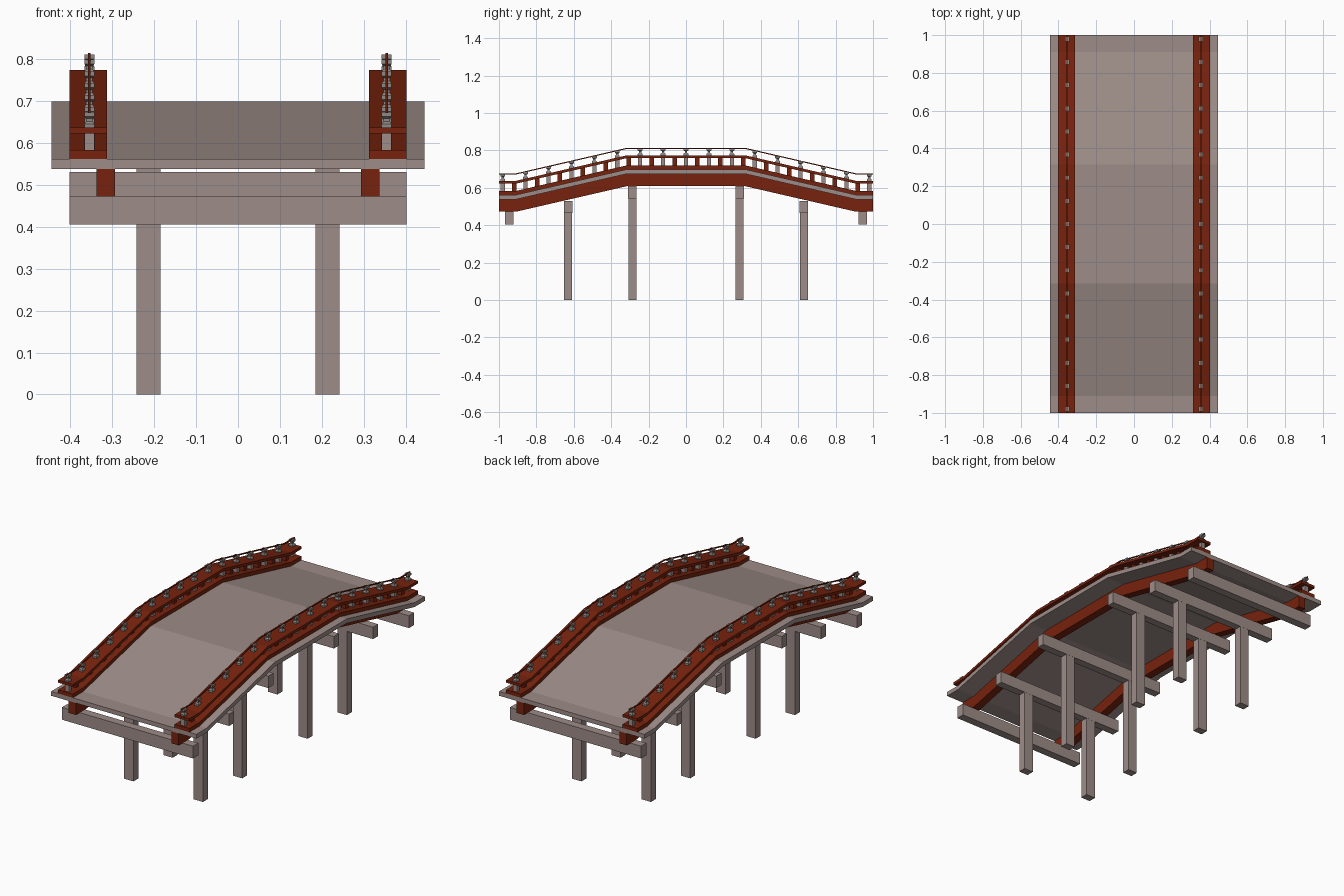
import bpy, bmesh

if "Cube" in bpy.data.objects:
    bpy.data.objects.remove(bpy.data.objects["Cube"])


def mat(name, rgb):
    m = bpy.data.materials.new(name)
    m.diffuse_color = (*rgb, 1)
    m.use_nodes = True
    m.node_tree.nodes["Principled BSDF"].inputs["Base Color"].default_value = m.diffuse_color
    return m


STONE = mat("warm grey stone", (0.34, 0.265, 0.245))
RED = mat("dark red timber", (0.185, 0.016, 0.004))
IRON = mat("neutral grey metal", (0.27, 0.25, 0.235))

Y_OUT, Y_IN, RISE = 0.91, 0.315, 0.137


def rise(y):
    # arch line: flat ends, straight ramps, flat middle
    t = (Y_OUT - abs(y)) / (Y_OUT - Y_IN)
    return RISE * max(0, min(1, t))


def finish(name, bm, m):
    bmesh.ops.recalc_face_normals(bm, faces=bm.faces)
    me = bpy.data.meshes.new(name)
    bm.to_mesh(me)
    bm.free()
    me.materials.append(m)
    ob = bpy.data.objects.new(name, me)
    bpy.context.collection.objects.link(ob)
    return ob


def band(name, x0, x1, z0, z1, m):
    # long strip that follows the arch line
    ys = (-1, -Y_OUT, -Y_IN, Y_IN, Y_OUT, 1)
    bm = bmesh.new()
    rings = [[bm.verts.new((x, y, z + rise(y))) for x, z in
              ((x0, z0), (x1, z0), (x1, z1), (x0, z1))] for y in ys]
    for a, b in zip(rings, rings[1:]):
        for i in range(4):
            j = (i + 1) % 4
            bm.faces.new((a[i], a[j], b[j], b[i]))
    bm.faces.new(rings[0])
    bm.faces.new(rings[-1])
    return finish(name, bm, m)


def stack(bm, x, y, levels):
    # square stacked profile: (z, half width x, half width y)
    rings = [[bm.verts.new((x + sx * hx, y + sy * hy, z)) for sx, sy in
              ((-1, -1), (1, -1), (1, 1), (-1, 1))] for z, hx, hy in levels]
    for a, b in zip(rings, rings[1:]):
        for i in range(4):
            j = (i + 1) % 4
            bm.faces.new((a[i], a[j], b[j], b[i]))
    bm.faces.new(rings[0])
    bm.faces.new(rings[-1])


def box(name, x, y, hx, hy, z0, z1, m):
    bm = bmesh.new()
    stack(bm, x, y, [(z0, hx, hy), (z1, hx, hy)])
    return finish(name, bm, m)


# walking deck
band("deck", -0.445, 0.445, 0.538, 0.562, STONE)

# cross beams and legs
for s in (-1, 1):
    box("end_cross_beam", 0, s * 0.945, 0.402, 0.023, 0.405, 0.473, STONE)
    for y, top in ((0.63, 0.53), (0.287, 0.609)):
        box("pier_cross_beam", 0, s * y, 0.402, 0.022, top - 0.066, top, STONE)
        for x in (-0.213, 0.213):
            box("pier_leg", x, s * y, 0.0285, 0.0215, 0, top - 0.066, STONE)

N = 17
STEP = 1.96 / (N - 1)
for s in (-1, 1):
    xc = s * 0.3545
    # girder below the deck, rails above it
    band("girder", s * 0.293, s * 0.337, 0.472, 0.538, RED)
    band("lower_rail", s * 0.312, s * 0.402, 0.562, 0.583, RED)
    band("upper_rail", s * 0.312, s * 0.402, 0.622, 0.637, RED)
    band("top_wire", xc - 0.003, xc + 0.003, 0.671, 0.677, RED)

    # timber blocks between the two rails
    bm = bmesh.new()
    for i in range(N - 1):
        y = -0.98 + (i + 0.5) * STEP
        r = rise(y)
        stack(bm, xc, y, [(0.578 + r, 0.013, 0.012), (0.627 + r, 0.013, 0.012)])
    finish("rail_blocks", bm, RED)

    # grey posts between the rails and waisted holders for the wire
    posts, caps = bmesh.new(), bmesh.new()
    for i in range(N):
        y = -0.98 + i * STEP
        r = rise(y)
        stack(posts, xc, y, [(0.578 + r, 0.012, 0.011), (0.627 + r, 0.012, 0.011)])
        stack(caps, xc, y, [(z + r, hx, hy) for z, hx, hy in (
            (0.632, 0.012, 0.013), (0.645, 0.012, 0.013), (0.651, 0.008, 0.006),
            (0.658, 0.008, 0.006), (0.663, 0.012, 0.013), (0.674, 0.012, 0.013))])
    finish("rail_posts", posts, STONE)
    finish("wire_holders", caps, IRON)
